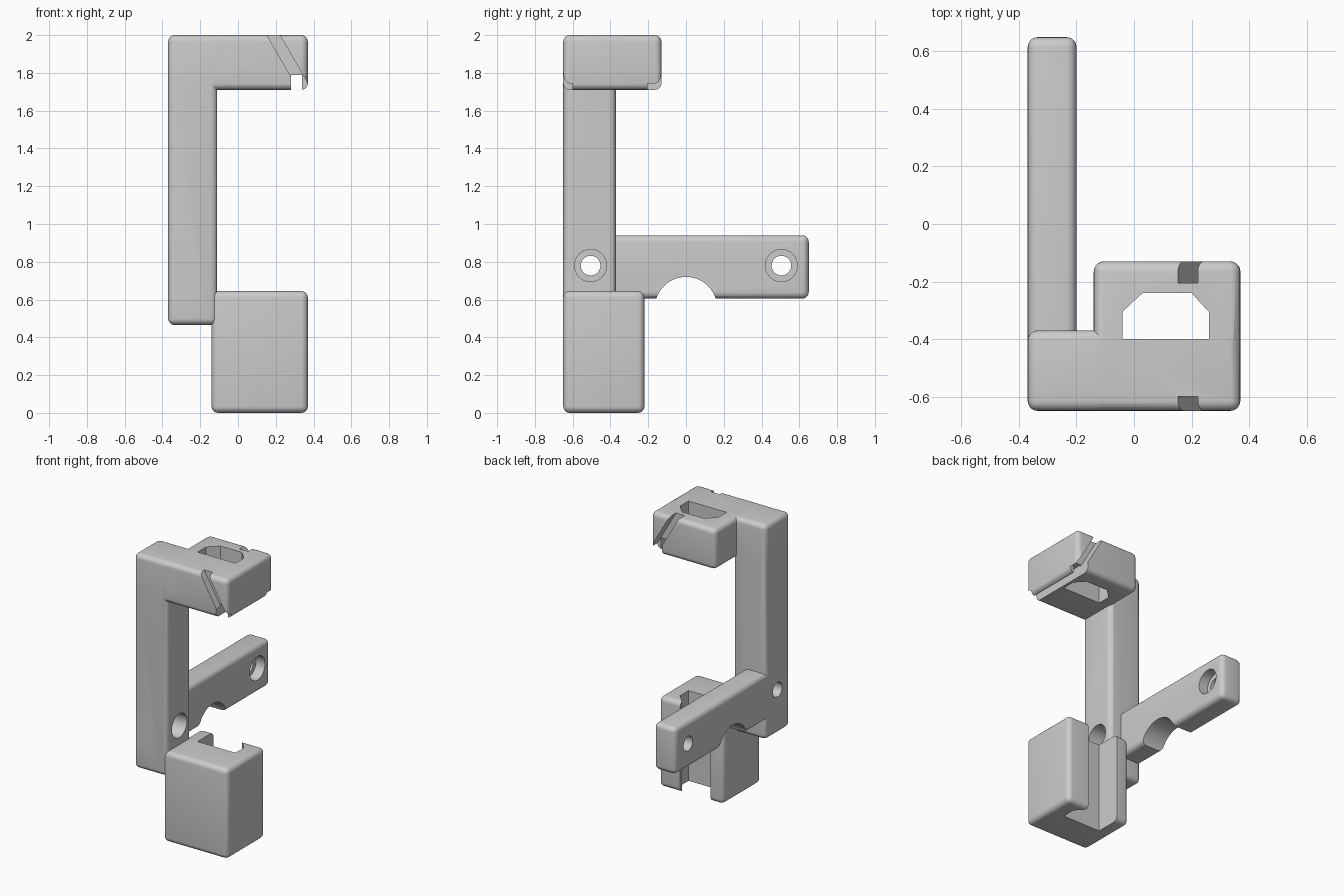
import bpy, bmesh, math
from mathutils import Vector

cube = bpy.data.objects.get("Cube")
if cube:
    bpy.data.objects.remove(cube, do_unlink=True)

grey = bpy.data.materials.new("plain grey")
grey.use_nodes = True
grey.diffuse_color = (0.6, 0.6, 0.6, 1)
grey.node_tree.nodes["Principled BSDF"].inputs["Base Color"].default_value = (0.6, 0.6, 0.6, 1)


def make_object(name, bm):
    bmesh.ops.recalc_face_normals(bm, faces=bm.faces)
    mesh = bpy.data.meshes.new(name)
    bm.to_mesh(mesh)
    bm.free()
    mesh.materials.append(grey)
    obj = bpy.data.objects.new(name, mesh)
    bpy.context.collection.objects.link(obj)
    return obj


def box(name, low, high, radius=0.035):
    """Box between two corners, with rounded edges."""
    low, high = Vector(low), Vector(high)
    bm = bmesh.new()
    bmesh.ops.create_cube(bm, size=1)
    for v in bm.verts:
        v.co = (low + high) / 2 + v.co * (high - low)
    if radius:
        bmesh.ops.bevel(bm, geom=bm.edges[:], offset=radius, segments=5,
                        profile=0.5, affect='EDGES')
    return make_object(name, bm)


def prism(name, outline, axis, start, end):
    """Outline on the plane across an axis, extruded from start to end."""
    bm = bmesh.new()
    points = []
    for a, b in outline:
        p = [a, b]
        p.insert(axis, start)
        points.append(bm.verts.new(p))
    face = bm.faces.new(points)
    move = Vector((0, 0, 0))
    move[axis] = end - start
    made = bmesh.ops.extrude_face_region(bm, geom=[face])["geom"]
    bmesh.ops.translate(bm, vec=move, verts=[g for g in made if isinstance(g, bmesh.types.BMVert)])
    return make_object(name, bm)


def cylinder(name, y, z, radius, start, end, sides=48):
    """Cylinder along x."""
    ring = [(y + radius * math.cos(math.tau * i / sides),
             z + radius * math.sin(math.tau * i / sides)) for i in range(sides)]
    return prism(name, ring, 0, start, end)


def combine(target, tool, operation):
    """Apply a boolean and remove the tool."""
    mod = target.modifiers.new("combine", 'BOOLEAN')
    mod.operation, mod.solver, mod.object = operation, 'EXACT', tool
    bpy.context.view_layer.objects.active = target
    bpy.ops.object.modifier_apply(modifier=mod.name)
    bpy.data.objects.remove(tool, do_unlink=True)


# Upright post, top arm, holder blocks and mounting bar
bracket = box("bracket", (-0.37, -0.65, 0.465), (-0.11, -0.37, 2))
for part in (
    box("top_arm", (-0.37, -0.65, 1.71), (0.37, -0.37, 2)),
    box("top_block", (-0.14, -0.65, 1.71), (0.37, -0.13, 2)),
    box("lower_block", (-0.14, -0.65, 0), (0.37, -0.22, 0.645)),
    box("mounting_bar", (-0.37, -0.65, 0.605), (-0.2, 0.65, 0.94)),
):
    combine(bracket, part, 'UNION')

# Window through the top block, and the hooked channel open at the back below
window = [(-0.04, -0.4), (0.26, -0.4), (0.26, -0.305), (0.2, -0.24), (0.03, -0.24), (-0.04, -0.305)]
channel = window[:4] + [(0.2, -0.15), (-0.04, -0.15)]
cutters = [prism("window", window, 2, 1.6, 2.1),
           prism("channel", channel, 2, -0.1, 0.75)]

# Slot under the top block and slanted grooves on its front and back
cutters.append(box("under_slot", (0.28, -0.8, 1.6), (0.34, 0, 1.79), 0))
slope = 1 / math.tan(math.radians(60))
groove = [(x + (2 - z) * slope, z) for x, z in ((0.153, 2.1), (0.222, 2.1), (0.222, 1.6), (0.153, 1.6))]
cutters += [prism("front_groove", groove, 1, -0.75, -0.6),
            prism("back_groove", groove, 1, -0.205, -0.05)]

# Screw holes with counterbores, and the rounded notch under the bar
for y in (-0.505, 0.505):
    cutters += [cylinder("screw_hole", y, 0.78, 0.052, -0.5, 0.05),
                cylinder("counterbore", y, 0.78, 0.085, -0.27, 0.05)]
cutters.append(cylinder("bar_notch", 0, 0.555, 0.165, -0.5, 0))

for cutter in cutters:
    combine(bracket, cutter, 'DIFFERENCE')

# Smooth rounded edges, keep corners sharp
bpy.ops.object.select_all(action='DESELECT')
bracket.select_set(True)
bpy.context.view_layer.objects.active = bracket
bpy.ops.object.shade_smooth_by_angle(angle=math.radians(30))
